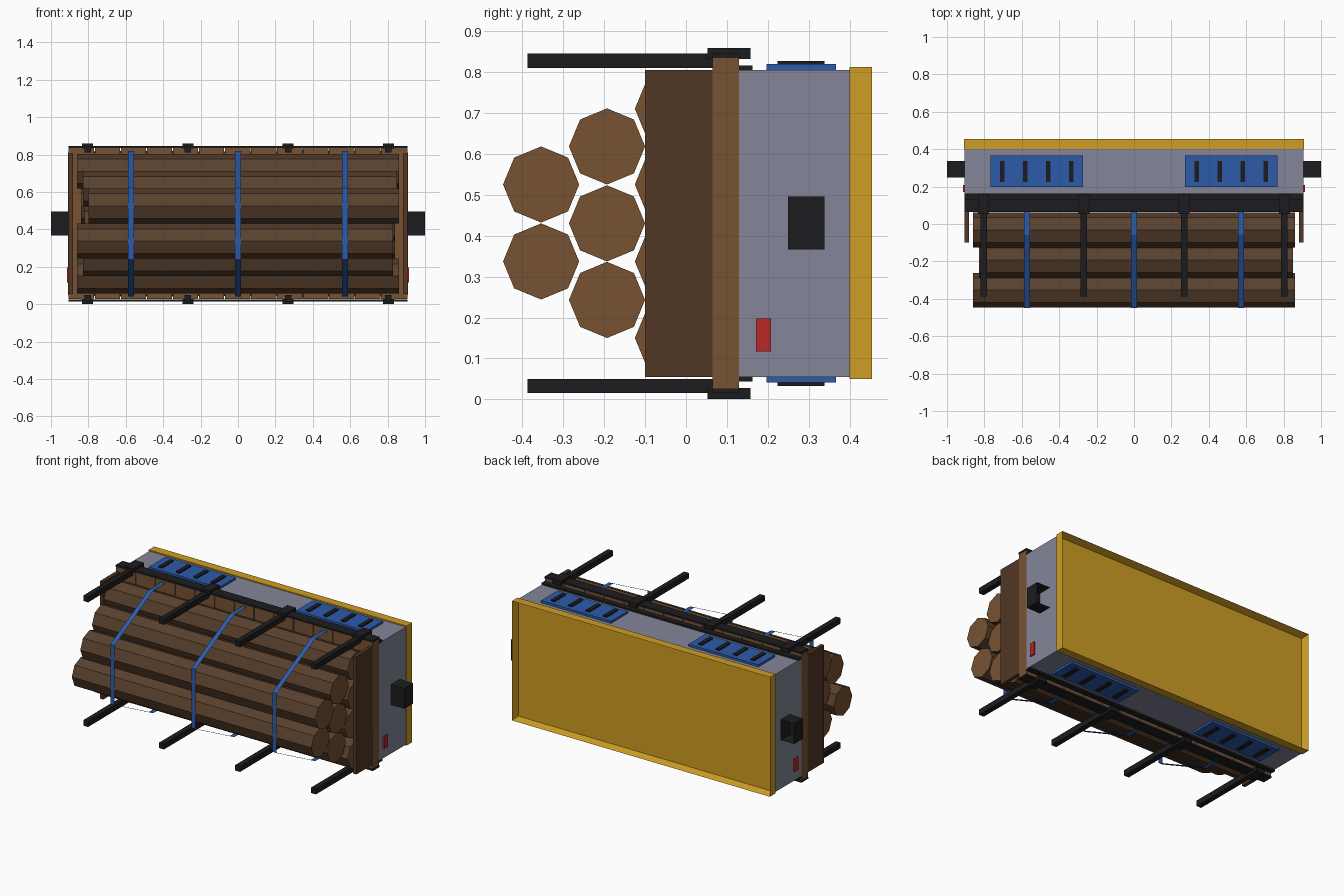
import bpy, bmesh, math
from mathutils import Matrix, Vector

if "Cube" in bpy.data.objects:
    bpy.data.objects.remove(bpy.data.objects["Cube"])

def material(name, rgb):
    m = bpy.data.materials.new(name)
    m.diffuse_color = (*rgb, 1)
    m.use_nodes = True
    m.node_tree.nodes["Principled BSDF"].inputs["Base Color"].default_value = m.diffuse_color
    return m

WOOD = material("wood", (0.18, 0.085, 0.032))
DARK_WOOD = material("dark_wood", (0.085, 0.038, 0.018))
BARK = material("bark", (0.10, 0.052, 0.027))
BLACK = material("black", (0.012, 0.012, 0.014))
BLUE = material("blue", (0.025, 0.105, 0.40))
YELLOW = material("yellow", (0.62, 0.34, 0.018))
STEEL = material("steel", (0.23, 0.24, 0.32))
RED = material("red", (0.5, 0.02, 0.02))
MID = 0.43  # mirror height of the body

def finish(name, bm, *mats):
    me = bpy.data.meshes.new(name)
    bm.to_mesh(me)
    bm.free()
    for m in mats:
        me.materials.append(m)
    ob = bpy.data.objects.new(name, me)
    bpy.context.collection.objects.link(ob)
    return ob

def box(name, x, y, z, mat, open_back=False):
    bm = bmesh.new()
    size = [b - a for a, b in (x, y, z)]
    centre = [(a + b) / 2 for a, b in (x, y, z)]
    bmesh.ops.create_cube(bm, size=1, matrix=Matrix.Translation(centre) @ Matrix.Diagonal((*size, 1)))
    if open_back:
        bm.normal_update()
        back = [f for f in bm.faces if f.normal.y > 0.9]
        bmesh.ops.delete(bm, geom=back, context='FACES_ONLY')
    return finish(name, bm, mat)

def both_z(name, x, y, z, mat):
    box(name + "_upper", x, y, z, mat)
    box(name + "_lower", x, y, (2 * MID - z[1], 2 * MID - z[0]), mat)

def both_x(name, x, y, z, mat, **kw):
    box(name + "_right", x, y, z, mat, **kw)
    box(name + "_left", (-x[1], -x[0]), y, z, mat, **kw)

# Steel body
box("body", (-0.905, 0.905), (0.13, 0.402), (0.055, 0.805), STEEL)

# Yellow tray with raised rim
bm = bmesh.new()
bmesh.ops.create_cube(bm, size=1, matrix=Matrix.Translation((0, 0.4275, 0.431))
                      @ Matrix.Diagonal((1.82, 0.055, 0.762, 1)))
bm.normal_update()
back = [f for f in bm.faces if f.normal.y > 0.9]
bmesh.ops.inset_region(bm, faces=back, thickness=0.02)
bmesh.ops.translate(bm, verts=list(back[0].verts), vec=(0, -0.045, 0))
finish("yellow_rim_tray", bm, YELLOW)

# Deck planks
PLANKS = 13
step = 1.81 / PLANKS
for i in range(PLANKS):
    x0 = -0.905 + i * step
    box(f"deck_plank_{i}", (x0, x0 + step - (0.004 if i < PLANKS - 1 else 0)), (0.065, 0.13), (0.027, 0.835), WOOD)

# End boards
both_x("end_board", (0.882, 0.905), (-0.10, 0.066), (0.055, 0.805), DARK_WOOD)

# Side rails, stakes and stake brackets
both_z("deck_edge_rail", (-0.907, 0.907), (0.063, 0.132), (0.834, 0.845), BLACK)
both_z("body_edge_rail", (-0.907, 0.907), (0.13, 0.162), (0.804, 0.816), BLACK)
for i, x in enumerate((-0.804, -0.268, 0.268, 0.804)):
    both_z(f"stake_{i}", (x - 0.017, x + 0.017), (-0.387, 0.07), (0.81, 0.845), BLACK)
    both_z(f"stake_bracket_{i}", (x - 0.03, x + 0.03), (0.053, 0.157), (0.832, 0.859), BLACK)

# Blue vents with slots
for side, s in (("left", -1), ("right", 1)):
    c = 0.52 * s
    both_z(f"vent_{side}", (c - 0.247, c + 0.247), (0.197, 0.366), (0.80, 0.819), BLUE)
    for k in range(4):
        sx = c + (k - 1.5) * 0.123
        both_z(f"vent_slot_{side}_{k}", (sx - 0.013, sx + 0.013), (0.224, 0.338), (0.815, 0.827), BLACK)

# End couplers and red lamps
both_x("coupler", (0.905, 1.0), (0.249, 0.338), (0.366, 0.496), BLACK, open_back=True)
both_x("lamp", (0.90, 0.914), (0.171, 0.208), (0.117, 0.197), RED)

# Stacked eight-sided logs: y, z, left end, right end
LOGS = [(-0.032, 0.15, -0.86, 0.86), (-0.032, 0.337, -0.85, 0.84),
        (-0.032, 0.525, -0.84, 0.86), (-0.032, 0.71, -0.86, 0.86),
        (-0.193, 0.243, -0.83, 0.83), (-0.193, 0.43, -0.82, 0.84),
        (-0.193, 0.618, -0.83, 0.85),
        (-0.354, 0.337, -0.86, 0.83), (-0.354, 0.525, -0.80, 0.86)]
for i, (y, z, a, b) in enumerate(LOGS):
    bm = bmesh.new()
    bmesh.ops.create_cone(bm, cap_ends=True, segments=8, radius1=0.093, radius2=0.093, depth=b - a,
                          matrix=Matrix.Translation(((a + b) / 2, y, z)) @ Matrix.Rotation(math.pi / 2, 4, 'Y'))
    for f in bm.faces:
        f.material_index = 1 if len(f.verts) > 4 else 0
    finish(f"log_{i}", bm, BARK, WOOD)

# Flat webbing straps around the stack
PATH = [(0.065, 0.82), (-0.06, 0.82), (-0.449, 0.62)]
PATH += [(y, 2 * MID - z) for y, z in reversed(PATH)]
for i, x in enumerate((-0.572, 0, 0.572)):
    bm = bmesh.new()
    rows = [[bm.verts.new((x + w, y, z)) for w in (-0.015, 0.015)] for y, z in PATH]
    for p, q in zip(rows, rows[1:]):
        bm.faces.new((p[0], q[0], q[1], p[1]))
    finish(f"strap_{i}", bm, BLUE)
